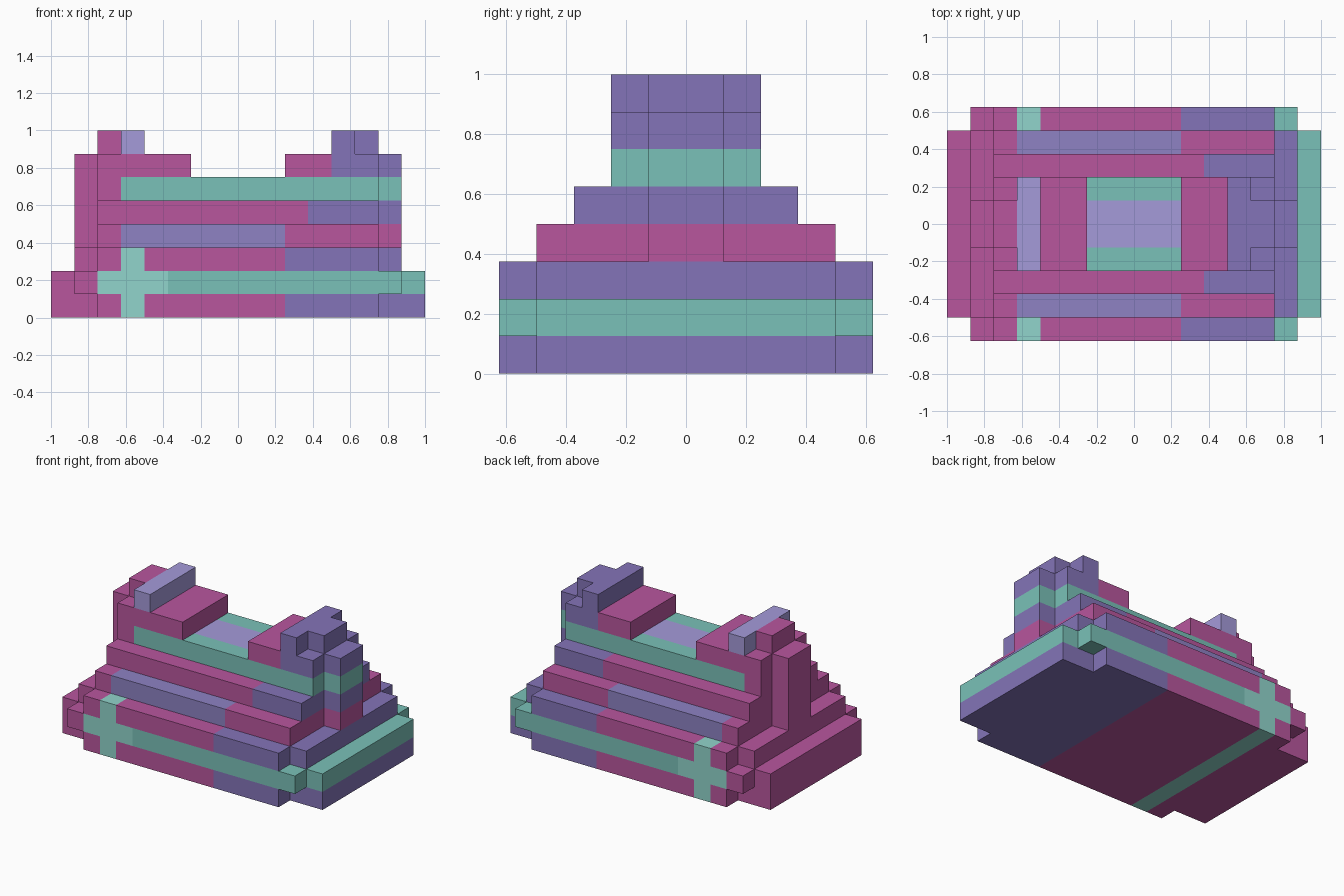
import bpy, bmesh

if "Cube" in bpy.data.objects:
    bpy.data.objects.remove(bpy.data.objects["Cube"])

U = 0.125  # every part sits on a 1/8 grid


def material(name, rgb):
    m = bpy.data.materials.new(name)
    lin = [(c / 255 / 12.92) if c < 11 else ((c / 255 + 0.055) / 1.055) ** 2.4 for c in rgb]
    m.diffuse_color = (*lin, 1)
    m.use_nodes = True
    m.node_tree.nodes["Principled BSDF"].inputs["Base Color"].default_value = m.diffuse_color
    return m


MAGENTA = material("magenta", (184, 86, 158))
PURPLE = material("purple", (132, 116, 184))
BLUE = material("soft_blue", (142, 130, 196))
LAVENDER = material("lavender", (165, 155, 218))
TEAL = material("teal", (122, 193, 184))
MINT = material("mint", (145, 213, 204))


def prism(name, outline, z0, z1, mat):
    """Extrude an xy outline between two heights (all in grid units)."""
    bm = bmesh.new()
    face = bm.faces.new([bm.verts.new((x * U, y * U, z0 * U)) for x, y in outline])
    top = bmesh.ops.extrude_face_region(bm, geom=[face])["geom"]
    bmesh.ops.translate(bm, vec=(0, 0, (z1 - z0) * U),
                        verts=[v for v in top if isinstance(v, bmesh.types.BMVert)])
    bmesh.ops.recalc_face_normals(bm, faces=bm.faces)
    mesh = bpy.data.meshes.new(name)
    bm.to_mesh(mesh)
    bm.free()
    mesh.materials.append(mat)
    bpy.context.collection.objects.link(bpy.data.objects.new(name, mesh))


def block(name, x0, x1, y0, y1, z, mat):
    prism(name, [(x0, y0), (x1, y0), (x1, y1), (x0, y1)], z, z + 1, mat)


def segment(name, x0, x1, z, steps, mat):
    """Slice of a layer; steps = (reach in |x|, half width), widest first."""
    def half(x):
        return next(h for reach, h in steps if abs(x) < reach)
    cuts = sorted({x0, x1} | {s * r for r, _ in steps for s in (-1, 1) if x0 < s * r < x1})
    edge = []
    for a, b in zip(cuts, cuts[1:]):
        h = half((a + b) / 2)
        if edge and edge[-1][1] == h:
            edge.pop()
        edge += [(a, h), (b, h)]
    prism(name, [(x, -h) for x, h in edge] + [(x, h) for x, h in reversed(edge)], z, z + 1, mat)


def layer(name, z, steps, start, bands):
    for i, (end, mat) in enumerate(bands):
        segment(f"{name}_{i + 1}", start, end, z, steps, mat)
        start = end


# Wide base of three courses
layer("base_bottom", 0, [(6, 5), (8, 4)], -8,
      [(-5, MAGENTA), (-4, MINT), (2, MAGENTA), (8, PURPLE)])
layer("base_middle", 1, [(7, 5), (8, 4)], -8,
      [(-6, MAGENTA), (-3, MINT), (8, TEAL)])
layer("base_top", 2, [(6, 5), (7, 4)], -7,
      [(-5, MAGENTA), (-4, MINT), (2, MAGENTA), (7, PURPLE)])

# Stepped sides with a narrow pillar at each end
layer("lower_step", 3, [(6, 4), (7, 1)], -7,
      [(-5, MAGENTA), (2, BLUE), (7, MAGENTA)])
layer("upper_step", 4, [(6, 3), (7, 1)], -7, [(3, MAGENTA), (7, PURPLE)])

# Deck course with a lavender panel in the middle
DECK = [(6, 2), (7, 1)]
layer("deck_left", 5, DECK, -7, [(-5, MAGENTA), (-2, TEAL)])
layer("deck_right", 5, DECK, 2, [(7, TEAL)])
block("deck_panel", -2, 2, -1, 1, 5, LAVENDER)
for side, y in (("front", -2), ("back", 1)):
    block(f"deck_edge_{side}", -2, 2, y, y + 1, 5, TEAL)

# Raised ends and their caps
layer("left_end", 6, DECK, -7, [(-2, MAGENTA)])
layer("right_end", 6, DECK, 2, [(4, MAGENTA), (7, PURPLE)])
block("left_rail", -5, -4, -2, 2, 7, LAVENDER)
block("left_cap", -6, -5, -1, 1, 7, MAGENTA)
block("right_rail", 4, 5, -2, 2, 7, PURPLE)
block("right_cap", 5, 6, -1, 1, 7, PURPLE)
